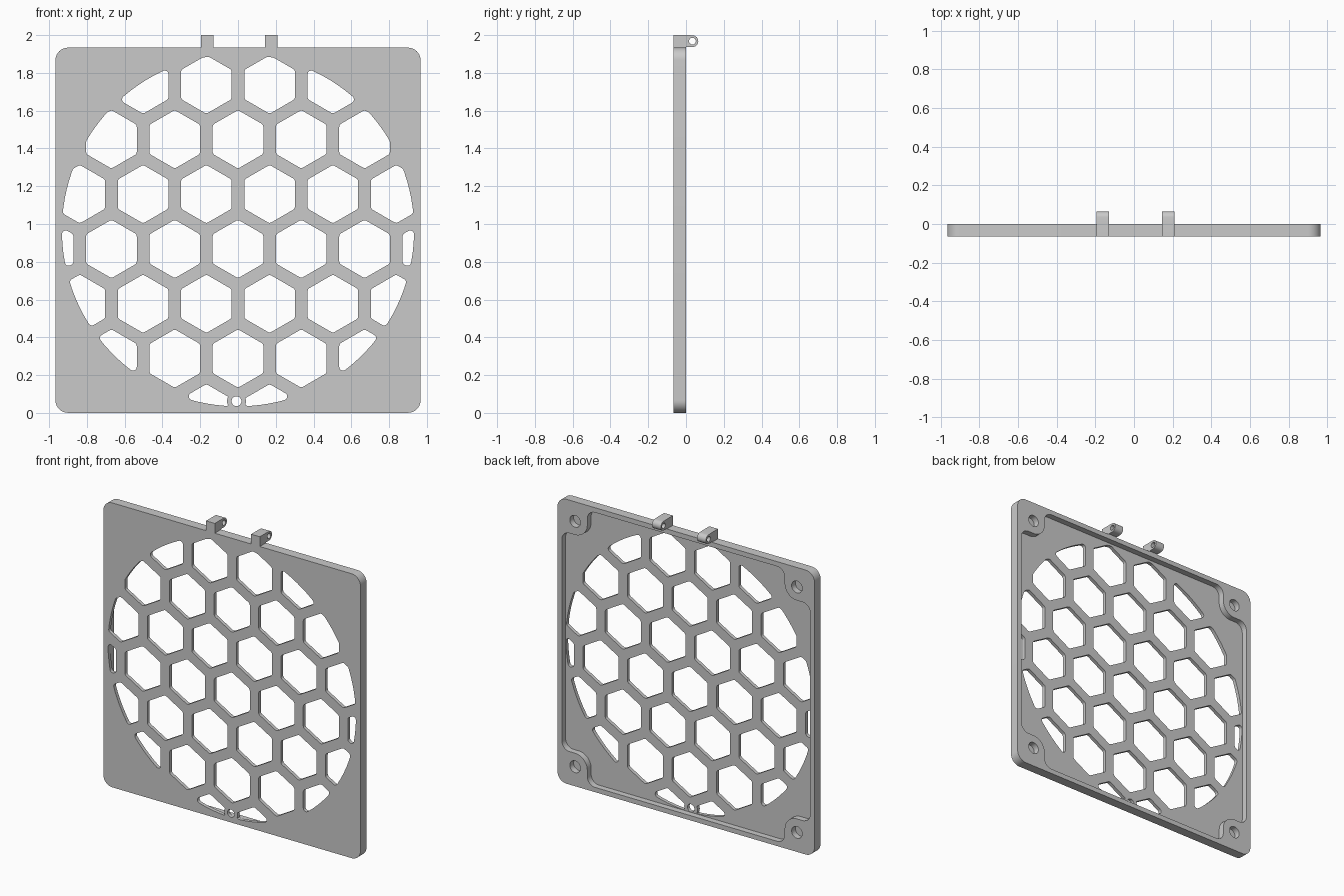
import bpy
import bmesh
from math import cos, sin, pi, degrees, radians, atan2, hypot, sqrt
from mathutils import Vector
from mathutils.geometry import delaunay_2d_cdt

if "Cube" in bpy.data.objects:
    bpy.data.objects.remove(bpy.data.objects["Cube"])

MID = 0.967                     # height of the plate centre
FRONT, FLOOR, BACK = -0.065, -0.041, 0.0
PITCH, APOTHEM, ROUND = 0.335, 0.134, 0.02
GRILLE_R = 0.932
GRAY = (0.59, 0.59, 0.59, 1)

gray = bpy.data.materials.new("plain_gray")
gray.use_nodes = True
gray.diffuse_color = GRAY
gray.node_tree.nodes["Principled BSDF"].inputs["Base Color"].default_value = GRAY


# Outline helpers
def arc(cx, cz, r, a0, a1, n=10):
    return [(cx + r * cos(radians(a0 + (a1 - a0) * i / n)),
             cz + r * sin(radians(a0 + (a1 - a0) * i / n))) for i in range(n + 1)]


def circle(cx, cz, r, n=32):
    return arc(cx, cz, r, 0, 360, n)[:-1]


def four_corners(points):
    """Repeat a corner outline at each quarter turn."""
    out = []
    for c, s in ((1, 0), (0, 1), (-1, 0), (0, -1)):
        out += [(x * c - z * s, x * s + z * c + MID) for x, z in points]
    return out


def distinct(poly):
    return [p for i, p in enumerate(poly)
            if hypot(p[0] - poly[i - 1][0], p[1] - poly[i - 1][1]) > 1e-4]


def clip(poly, nx, nz, limit):
    """Keep the part of a convex outline inside one half plane."""
    out = []
    for p, q in zip(poly, poly[1:] + poly[:1]):
        dp, dq = (v[0] * nx + v[1] * nz - limit for v in (p, q))
        if dp <= 0:
            out.append(p)
        if dp * dq < 0:
            t = dp / (dp - dq)
            out.append((p[0] + t * (q[0] - p[0]), p[1] + t * (q[1] - p[1])))
    return out


def round_out(poly, r):
    """Grow a convex outline by r with rounded corners."""
    out = []
    for i, p in enumerate(poly):
        a, b = poly[i - 1], poly[(i + 1) % len(poly)]
        start = atan2(p[1] - a[1], p[0] - a[0]) - pi / 2
        turn = (atan2(b[1] - p[1], b[0] - p[0]) - pi / 2 - start) % (2 * pi)
        if turn > 1.5 * pi:
            turn = 0
        n = max(1, round(turn / 0.2))
        out += arc(p[0], p[1], r, degrees(start), degrees(start + turn), n)
    return distinct(out)


def keep_clear(poly, cx, cz, r):
    """Replace the stretch of an outline inside a round boss by the boss edge."""
    dense = []
    for p, q in zip(poly, poly[1:] + poly[:1]):
        n = max(1, int(hypot(q[0] - p[0], q[1] - p[1]) / 0.004))
        dense += [(p[0] + (q[0] - p[0]) * i / n, p[1] + (q[1] - p[1]) * i / n) for i in range(n)]
    outside = [hypot(x - cx, z - cz) > r for x, z in dense]
    first = next(i for i in range(len(dense)) if outside[i] and not outside[i - 1])
    order = list(range(first, len(dense))) + list(range(first))
    kept = [dense[i] for i in order if outside[i]]
    a0, a1 = (degrees(atan2(p[1] - cz, p[0] - cx)) for p in (kept[-1], kept[0]))
    sweep = (a1 - a0 + 180) % 360 - 180
    return distinct(kept + arc(cx, cz, r, a0, a0 + sweep, 12)[1:-1])


# Mesh helpers: rings of vertices, walls between rings, flat faces with holes
def rings(bm, outlines, depth, axis="Y"):
    return [[bm.verts.new((a, depth, b) if axis == "Y" else (depth, a, b)) for a, b in pts]
            for pts in outlines]


def walls(bm, starts, ends):
    for a, b in zip(starts, ends):
        for i in range(len(a)):
            bm.faces.new((a[i - 1], a[i], b[i], b[i - 1]))


def in_outline(x, z, pts):
    inside = False
    for (ax, az), (bx, bz) in zip(pts, pts[1:] + pts[:1]):
        if (az > z) != (bz > z) and x < ax + (z - az) * (bx - ax) / (bz - az):
            inside = not inside
    return inside


def flat(bm, loops, outlines):
    """Fill the first outline, leaving the others open."""
    verts = [v for loop in loops for v in loop]
    points = [Vector(p) for pts in outlines for p in pts]
    edges, base = [], 0
    for pts in outlines:
        n = len(pts)
        edges += [(base + i, base + (i + 1) % n) for i in range(n)]
        base += n
    coords, _, tris, origin, _, _ = delaunay_2d_cdt(points, edges, [], 0, 1e-6)
    for tri in tris:
        x, z = sum((coords[i] for i in tri), Vector((0, 0))) / len(tri)
        if in_outline(x, z, outlines[0]) and not any(in_outline(x, z, o) for o in outlines[1:]):
            if all(origin[i] for i in tri):
                bm.faces.new([verts[origin[i][0]] for i in tri])


def finish(bm, name):
    bm.normal_update()
    bmesh.ops.recalc_face_normals(bm, faces=bm.faces)
    mesh = bpy.data.meshes.new(name)
    bm.to_mesh(mesh)
    bm.free()
    mesh.materials.append(gray)
    obj = bpy.data.objects.new(name, mesh)
    bpy.context.collection.objects.link(obj)
    bpy.ops.object.select_all(action="DESELECT")
    obj.select_set(True)
    bpy.context.view_layer.objects.active = obj
    bpy.ops.object.shade_smooth_by_angle(angle=radians(30))


# Honeycomb openings, trimmed to the round grille
openings = []
for row in range(-4, 5):
    for col in range(-4, 5):
        cx = (col + (row % 2) / 2) * PITCH
        cz = row * PITCH * sqrt(3) / 2 - 0.099
        cell = arc(cx, cz, (APOTHEM - ROUND) * 2 / sqrt(3), 30, 330, 5)
        for i in range(120):
            a = i * 2 * pi / 120
            cell = clip(cell, cos(a), sin(a), GRILLE_R - ROUND)
        cell = distinct(cell)
        if len(cell) > 2:
            outline = [(x, z + MID) for x, z in round_out(cell, ROUND)]
            if row == -3:
                outline = keep_clear(outline, -0.008, 0.062, 0.05)
            openings.append(outline)
openings.append(circle(-0.008, 0.062, 0.026))

# Outer edge, screw holes and the back pocket that leaves a thin rim and bosses
WALL, BOSS, BOSS_R, FILLET = 0.934, 0.834, 0.092, 0.058
low = BOSS - BOSS_R
outer = [four_corners(arc(0.9, 0.9, 0.0665, 0, 90))]
pocket = [four_corners(arc(WALL - FILLET, low - FILLET, FILLET, 0, 90)
                       + arc(BOSS, BOSS, BOSS_R, 270, 180)
                       + arc(low - FILLET, WALL - FILLET, FILLET, 0, 90))]
screws = [circle(x * BOSS, MID + z * BOSS, 0.04) for x in (-1, 1) for z in (-1, 1)]

# Cover plate
bm = bmesh.new()
outer_front, outer_back = rings(bm, outer, FRONT), rings(bm, outer, BACK)
open_front, open_floor = rings(bm, openings, FRONT), rings(bm, openings, FLOOR)
pocket_floor, pocket_back = rings(bm, pocket, FLOOR), rings(bm, pocket, BACK)
screw_floor, screw_back = rings(bm, screws, FLOOR), rings(bm, screws, BACK)
flat(bm, outer_front + open_front, outer + openings)
flat(bm, pocket_floor + open_floor, pocket + openings)
flat(bm, outer_back + pocket_back + screw_back, outer + pocket + screws)
for loop in screw_floor:
    bm.faces.new(loop)
walls(bm, outer_front + open_front + pocket_floor + screw_floor,
      outer_back + open_floor + pocket_back + screw_back)
finish(bm, "cover_plate")

# Hinge lugs with round, drilled ends
for side, x in (("right", -0.162), ("left", 0.177)):
    top = MID + 0.9665
    profile = [(FRONT, 2.0), (FRONT, top), (0, top), (0, 1.937)] \
        + arc(0.034, 1.968, 0.031, -90, 90, 16) + [(0, 2.0)]
    shape = [profile, circle(0.034, 1.968, 0.018, 24)]
    bm = bmesh.new()
    near, far = rings(bm, shape, x - 0.033, "X"), rings(bm, shape, x + 0.033, "X")
    flat(bm, near, shape)
    flat(bm, far, shape)
    walls(bm, near, far)
    finish(bm, side + "_hinge_lug")
